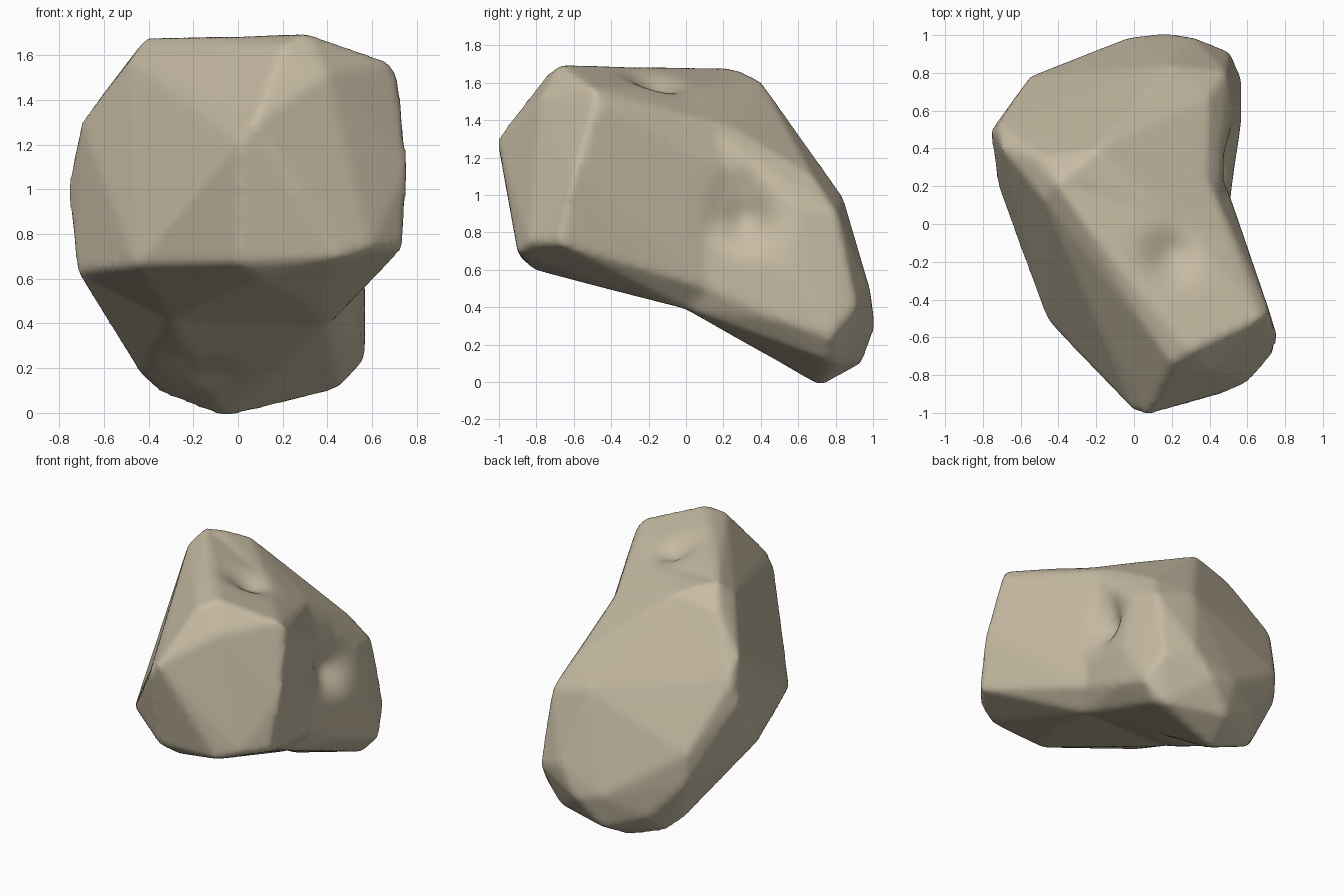
import bpy
import bmesh
import math
from mathutils import Vector

# Remove only the default cube
default_cube = bpy.data.objects.get("Cube")
if default_cube:
    bpy.data.objects.remove(default_cube, do_unlink=True)

# Corner points shared by both lobes of the boulder
WAIST = [
    (-.41, .22, 1.68), (-.76, .49, 1), (-.7, .4, 1.3), (-.72, .2, .63),
    (-.72, .52, 1.17), (-.48, .13, 1.58), (-.51, .36, 1.54),
    (.22, .02, 1.56), (.42, -.03, 1.48), (.39, .25, 1.36), (.48, .23, 1.13),
    (.51, .1, .75), (.5, .12, .5), (.4, 0, .39), (-.3, -.05, .42),
]

# Corner points of the raised front lobe
FRONT = [
    (.31, -.67, 1.7), (.2, -.74, 1.65), (.68, -.5, 1.57), (.72, -.47, 1.5),
    (.76, -.6, 1.1), (.74, -.68, .74), (.58, -.22, .6), (.58, -.22, 1.42),
    (.6, -.84, .74), (.46, -.9, .69), (.07, -1.01, 1.3), (0, -.99, 1.22),
    (0, -.89, .67), (.1, -.81, .6), (-.46, -.51, .66), (.3, -.43, .5),
    (.4, -.78, 1.52),
]

# Corner points of the low back lobe
BACK = [
    (-.33, .28, 1.67), (-.19, .4, 1.61), (.1, .64, 1.24), (.35, .62, 1.15),
    (.4, .68, 1.1), (.2, .84, .99), (.49, .81, .9), (.53, .6, .93),
    (.17, 1.01, .29), (.31, .99, .48), (-.02, .99, .34), (.51, .91, .4),
    (.57, .77, .24), (.57, .56, .58), (.55, .5, .33), (.46, .74, .12),
    (.42, .81, .1), (0, .94, .1), (-.06, .72, -.02), (-.35, .73, .09),
    (-.43, .65, .16), (-.3, .86, .22), (-.55, .78, .7), (-.54, .78, .48),
]

# Shallow hollows: centre, radius, push
HOLLOWS = [
    ((.19, -.17, 1.6), .13, (0, 0, -.07)),
    ((.53, .32, .87), .13, (-.1, 0, 0)),
    ((.5, .3, 1.04), .1, (-.03, 0, 0)),
    ((-.15, .4, .2), .14, (0, 0, .04)),
]


def add_hull(target, points):
    """Wrap a convex skin round the points and add it to the target mesh."""
    bm = bmesh.new()
    for point in points:
        bm.verts.new(point)
    bmesh.ops.convex_hull(bm, input=list(bm.verts))
    loose = [v for v in bm.verts if not v.link_faces]
    bmesh.ops.delete(bm, geom=loose, context='VERTS')
    bmesh.ops.recalc_face_normals(bm, faces=list(bm.faces))
    part = bpy.data.meshes.new("lobe")
    bm.to_mesh(part)
    bm.free()
    target.from_mesh(part)
    bpy.data.meshes.remove(part)


def make_material(name, colour):
    material = bpy.data.materials.new(name)
    material.use_nodes = True
    material.diffuse_color = colour
    shader = next(n for n in material.node_tree.nodes if n.type == 'BSDF_PRINCIPLED')
    shader.inputs["Base Color"].default_value = colour
    shader.inputs["Roughness"].default_value = .9
    return material


# Both lobes in one mesh
blank = bmesh.new()
add_hull(blank, WAIST + FRONT)
add_hull(blank, WAIST + BACK)
mesh = bpy.data.meshes.new("boulder")
blank.to_mesh(mesh)
blank.free()
boulder = bpy.data.objects.new("boulder", mesh)
bpy.context.collection.objects.link(boulder)

# Fuse the lobes and wear down the edges
fuse = boulder.modifiers.new("fuse", 'REMESH')
fuse.mode = 'VOXEL'
fuse.voxel_size = .025
wear = boulder.modifiers.new("wear", 'SMOOTH')
wear.factor = .5
wear.iterations = 5
bpy.context.view_layer.update()
graph = bpy.context.evaluated_depsgraph_get()
worn = bpy.data.meshes.new_from_object(boulder.evaluated_get(graph))
boulder.modifiers.clear()
boulder.data = worn
bpy.data.meshes.remove(mesh)
worn.name = "boulder"

# Press in the hollows
for vert in worn.vertices:
    start = vert.co.copy()
    for centre, radius, push in HOLLOWS:
        distance = (start - Vector(centre)).length / radius
        vert.co += Vector(push) * math.exp(-distance * distance)

# Stone colour and smooth shading
worn.materials.clear()
worn.materials.append(make_material("sandy stone", (.57, .5, .37, 1)))
for face in worn.polygons:
    face.use_smooth = True
    face.material_index = 0
worn.update()
